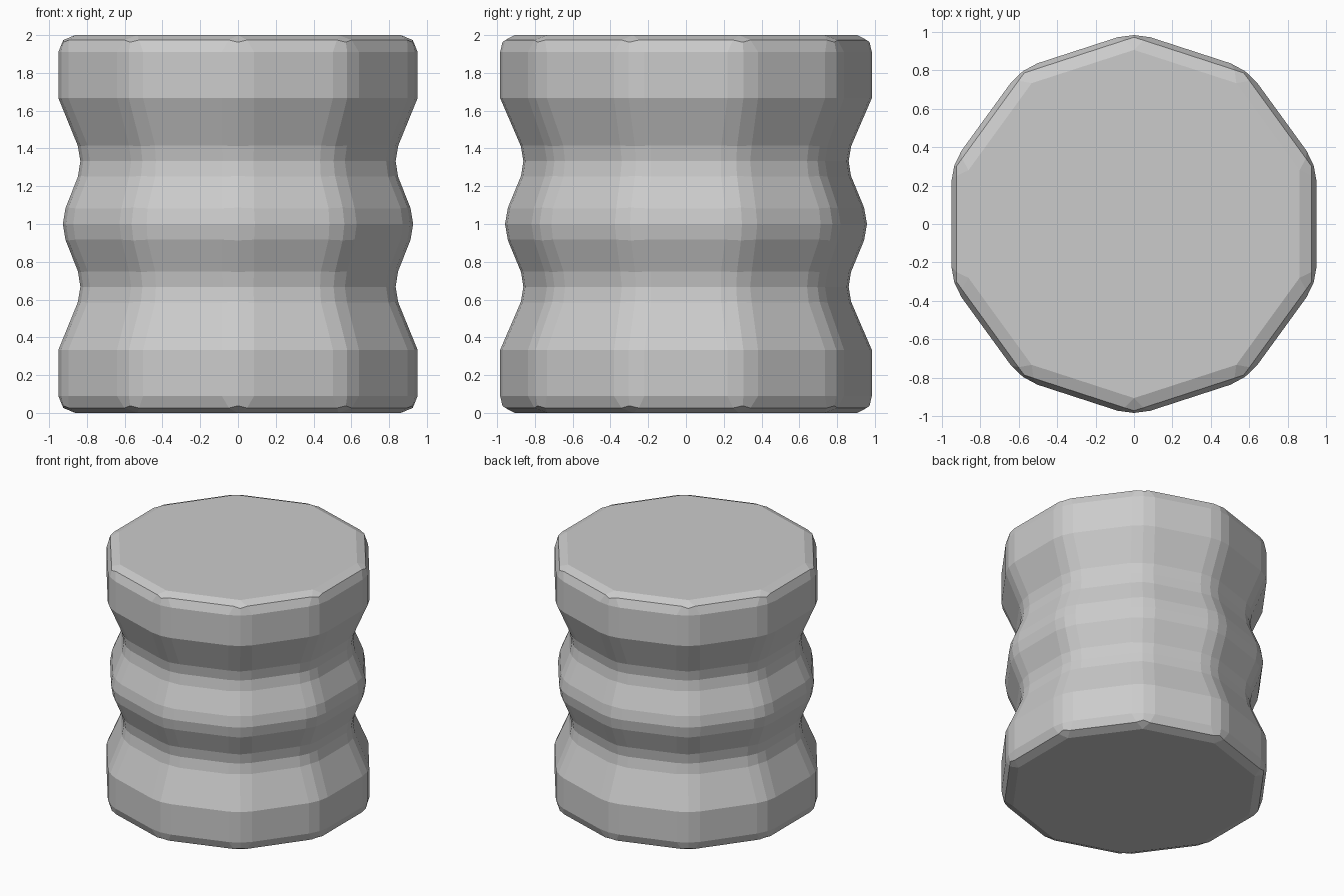
import bpy
import bmesh
from math import sin, cos, tau

cube = bpy.data.objects.get("Cube")
if cube:
    bpy.data.objects.remove(cube, do_unlink=True)

SIDES = 10
# Ring radii, evenly spaced from base to top
RADII = [1, 1, 0.857, 0.995, 0.857, 1, 1]

# Plain grey material
grey = bpy.data.materials.new("plain grey")
grey.use_nodes = True
colour = (0.6, 0.6, 0.6, 1)
grey.diffuse_color = colour
grey.node_tree.nodes["Principled BSDF"].inputs["Base Color"].default_value = colour

# Ten-sided grooved drum
bm = bmesh.new()
rings = []
for level, radius in enumerate(RADII):
    z = 2 * level / (len(RADII) - 1)
    rings.append([bm.verts.new((radius * sin(tau * i / SIDES),
                                -radius * cos(tau * i / SIDES), z))
                  for i in range(SIDES)])
for low, high in zip(rings, rings[1:]):
    for i in range(SIDES):
        j = (i + 1) % SIDES
        bm.faces.new((low[i], low[j], high[j], high[i]))
bm.faces.new(rings[0][::-1])
bm.faces.new(rings[-1])
bmesh.ops.recalc_face_normals(bm, faces=bm.faces)

mesh = bpy.data.meshes.new("grooved_drum")
bm.to_mesh(mesh)
bm.free()
mesh.materials.append(grey)
drum = bpy.data.objects.new("grooved_drum", mesh)
bpy.context.collection.objects.link(drum)

# Softened edges on the corners, rims, ridge and grooves
bevel = drum.modifiers.new("soft_edges", 'BEVEL')
bevel.width = 0.089
bevel.segments = 2
bevel.limit_method = 'ANGLE'
bevel.angle_limit = tau / 12
